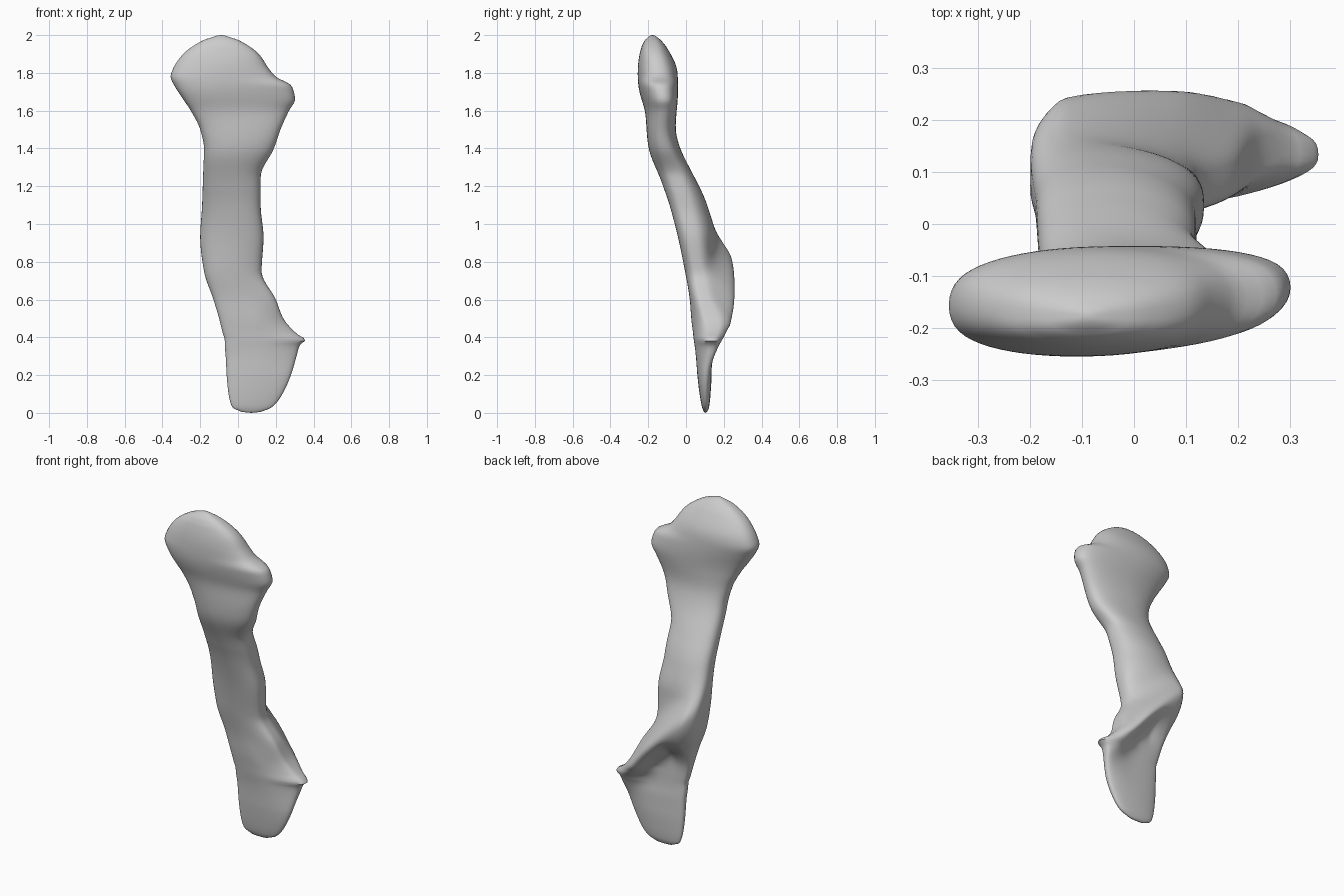
import bpy, bmesh
from math import sin, cos, pi, exp, copysign

if "Cube" in bpy.data.objects:
    bpy.data.objects.remove(bpy.data.objects["Cube"])

# Outline stations: height, left x, right x, front y, back y
STATIONS = [
    (0.005, 0.02, 0.12, 0.095, 0.112), (0.03, -0.03, 0.18, 0.085, 0.122),
    (0.10, -0.05, 0.235, 0.072, 0.13), (0.20, -0.06, 0.28, 0.06, 0.135),
    (0.30, -0.065, 0.31, 0.052, 0.135), (0.36, -0.07, 0.328, 0.045, 0.13),
    (0.385, -0.07, 0.357, 0.04, 0.13), (0.42, -0.08, 0.31, 0.037, 0.13),
    (0.50, -0.10, 0.24, 0.028, 0.13), (0.60, -0.13, 0.20, 0.02, 0.135),
    (0.75, -0.18, 0.125, -0.005, 0.145), (0.93, -0.20, 0.135, -0.04, 0.15),
    (1.10, -0.19, 0.12, -0.085, 0.11), (1.25, -0.185, 0.12, -0.14, 0.045),
    (1.40, -0.18, 0.19, -0.20, -0.03), (1.50, -0.20, 0.225, -0.21, -0.055),
    (1.60, -0.25, 0.27, -0.215, -0.05), (1.66, -0.29, 0.302, -0.235, -0.045),
    (1.73, -0.335, 0.285, -0.253, -0.042), (1.78, -0.357, 0.20, -0.257, -0.042),
    (1.82, -0.345, 0.165, -0.257, -0.045), (1.90, -0.29, 0.11, -0.247, -0.08),
    (1.97, -0.19, 0.01, -0.22, -0.13), (1.998, -0.11, -0.07, -0.19, -0.165),
]
# Centre line: height, x of the thickest point
CENTRE = [(0.0, 0.07), (0.3, 0.12), (0.5, 0.07), (0.8, -0.03), (1.3, -0.03),
          (1.6, -0.02), (1.8, -0.09), (2.0, -0.09)]
# Crest of the back ridge: x, y, height
RIDGE = [(-0.21, 0.19, 0.86), (-0.13, 0.25, 0.80), (0.08, 0.258, 0.61),
         (0.20, 0.243, 0.48), (0.29, 0.2, 0.41), (0.36, 0.15, 0.38)]
SIDES = 64


def sample(table, t):
    """Smooth interpolation through table rows keyed by the first column."""
    t = min(max(t, table[0][0]), table[-1][0])
    i = next(k for k in range(len(table) - 1) if t <= table[k + 1][0])
    a, b = table[i], table[i + 1]
    p, n = table[max(i - 1, 0)], table[min(i + 2, len(table) - 1)]
    h = b[0] - a[0]
    s = (t - a[0]) / h
    out = []
    for c in range(1, len(a)):
        slope = (b[c] - a[c]) / h

        def tangent(lo, mid, hi):
            if lo is mid or mid is hi:
                return slope
            d1 = (mid[c] - lo[c]) / (mid[0] - lo[0])
            d2 = (hi[c] - mid[c]) / (hi[0] - mid[0])
            return 0 if d1 * d2 <= 0 else 2 * d1 * d2 / (d1 + d2)
        m0, m1 = tangent(p, a, b), tangent(a, b, n)
        out.append(a[c] * (1 + 2 * s) * (1 - s) ** 2 + m0 * h * s * (1 - s) ** 2
                   + b[c] * s * s * (3 - 2 * s) + m1 * h * s * s * (s - 1))
    return out


def bell(t):
    return exp(-t * t)


def section(z):
    """One closed cross-section of the bone at height z."""
    x0, x1, yf, yb = sample(STATIONS, z)
    xm = min(max(sample(CENTRE, z)[0], x0 + 0.01), x1 - 0.01)
    twist = 0.02 * bell((z - 1.66) / 0.12) - 0.02 * bell((z - 1.0) / 0.25)
    spur = 0.045 * bell((z - 0.40) / 0.15)
    blade = bell((z - 0.45) / 0.25)
    pts = []
    for k in range(SIDES):
        a = 2 * pi * k / SIDES
        c, s = cos(a), sin(a)
        x = xm + c * (x1 - xm if c > 0 else xm - x0)
        # the blade is blunt along its left back edge
        e = 0.72 - (0.32 * blade * min(1, -2 * c) if c < 0 and s > 0 else 0)
        y = (yf + yb) / 2 + (yb - yf) / 2 * copysign(abs(s) ** e, s)
        y += twist * c + spur * max(c, 0) ** 1.5
        # slanting ridge across the back of the lower blade
        if s > 0.001:
            height, ridge_z = sample(RIDGE, x)
            d = (z - ridge_z) * 0.74
            below = 0.06 + 0.07 * min(max((0.0 - x) / 0.1, 0), 1)
            fade = bell(d / 0.085) if d > 0 else bell(d / below)
            y += max(0, height - y) * fade * s ** 0.25
        pts.append((x, y, z))
    return pts


# Whole bone: stacked sections, closer together at the rounded ends
bm = bmesh.new()
z_lo, z_hi, rows = STATIONS[0][0], STATIONS[-1][0], 130
rings = []
for r in range(rows + 1):
    t = r / rows
    t = 0.6 * t + 0.4 * (1 - cos(pi * t)) / 2
    rings.append([bm.verts.new(p) for p in section(z_lo + (z_hi - z_lo) * t)])
for low, up in zip(rings, rings[1:]):
    for k in range(SIDES):
        j = (k + 1) % SIDES
        bm.faces.new((low[k], low[j], up[j], up[k]))

# Rounded end caps
for ring, z in ((rings[0], 0.0), (rings[-1], 2.0)):
    mid = bm.verts.new((sum(v.co.x for v in ring) / SIDES, sum(v.co.y for v in ring) / SIDES, z))
    for k in range(SIDES):
        bm.faces.new((ring[k], ring[(k + 1) % SIDES], mid))
bmesh.ops.recalc_face_normals(bm, faces=bm.faces)

# Blend depth only around the head, shaft bends and spur, keeping the outline
for lo, hi, passes in ((1.2, 1.93, 15), (0.22, 0.46, 6)):
    zone = [v for v in bm.verts if lo < v.co.z < hi]
    for _ in range(passes):
        bmesh.ops.smooth_vert(bm, verts=zone, factor=0.5, use_axis_y=True)

mesh = bpy.data.meshes.new("bone")
bm.to_mesh(mesh)
bm.free()
bone = bpy.data.objects.new("bone", mesh)
bpy.context.collection.objects.link(bone)
bpy.context.view_layer.objects.active = bone
bone.select_set(True)
bpy.ops.object.shade_smooth_by_angle(angle=0.8)
